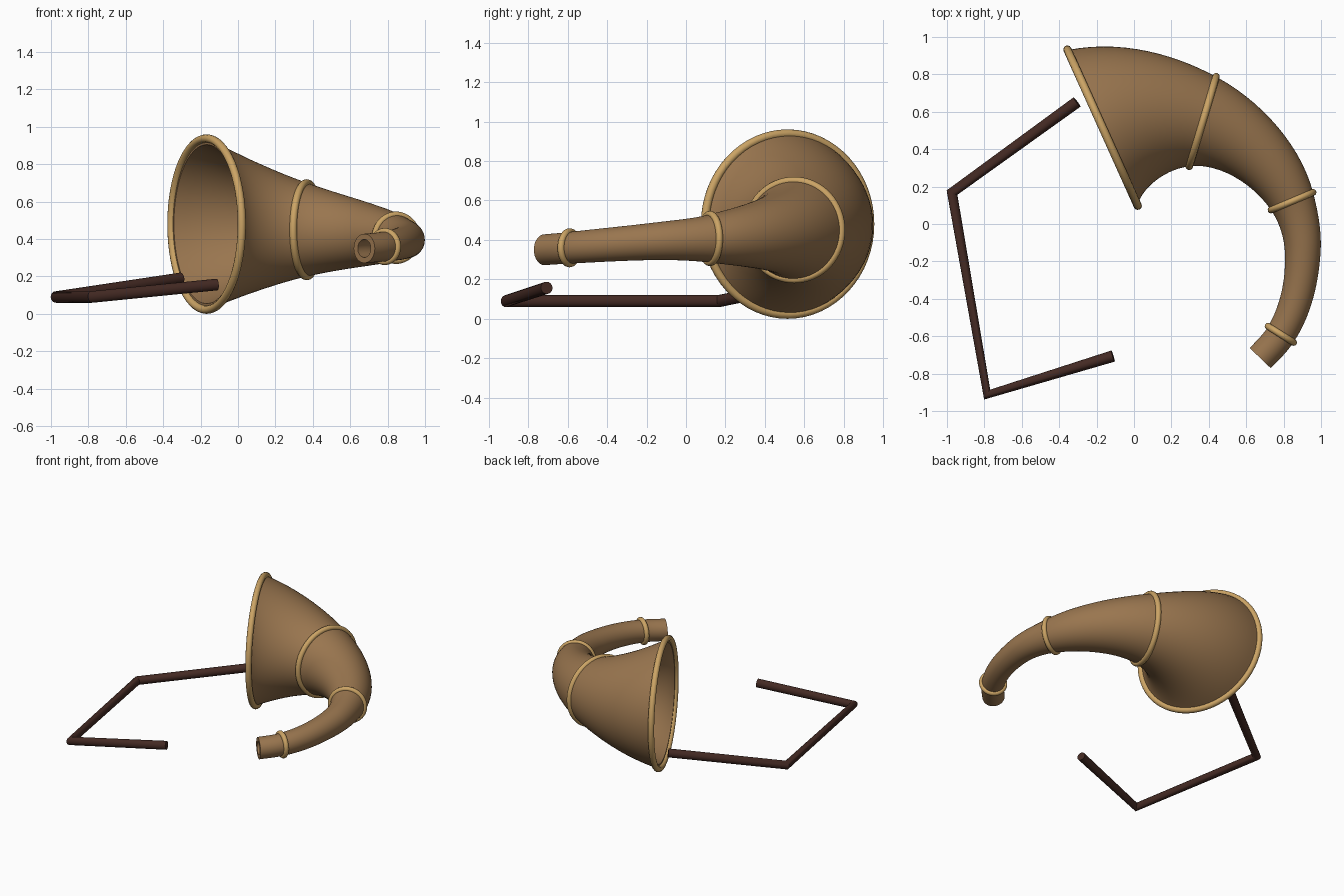
import bpy, bmesh, math
from mathutils import Vector, Matrix

if "Cube" in bpy.data.objects:
    bpy.data.objects.remove(bpy.data.objects["Cube"])


def material(name, color):
    m = bpy.data.materials.new(name)
    m.diffuse_color = (*color, 1)
    m.use_nodes = True
    m.node_tree.nodes["Principled BSDF"].inputs["Base Color"].default_value = m.diffuse_color
    return m


HORN = material("horn brown", (0.32, 0.18, 0.078))
GOLD = material("pale gold", (0.60, 0.37, 0.13))
LEATHER = material("dark leather", (0.058, 0.023, 0.017))


def finish(bm, name, mat, angle=40):
    bmesh.ops.recalc_face_normals(bm, faces=bm.faces)
    me = bpy.data.meshes.new(name)
    bm.to_mesh(me)
    bm.free()
    me.materials.append(mat)
    ob = bpy.data.objects.new(name, me)
    bpy.context.collection.objects.link(ob)
    bpy.ops.object.select_all(action='DESELECT')
    ob.select_set(True)
    bpy.context.view_layer.objects.active = ob
    bpy.ops.object.shade_smooth_by_angle(angle=math.radians(angle))
    return ob


def add_loop(bm, center, side, up, r, n):
    return [bm.verts.new(center + r * (math.cos(a) * side + math.sin(a) * up))
            for a in (2 * math.pi * i / n for i in range(n))]


def bridge(bm, a, b):
    n = len(a)
    for i in range(n):
        bm.faces.new((a[i], a[(i + 1) % n], b[(i + 1) % n], b[i]))


# Horn stations from mouth to mouthpiece: x, y, z, radius, heading x, heading y
STATIONS = [
    (-0.168, 0.515, 0.480, 0.455, 0.91, 0.41),
    (0.367, 0.548, 0.450, 0.250, 0.958, -0.287),
    (0.845, 0.122, 0.407, 0.122, 0.387, -0.922),
    (0.902, -0.140, 0.394, 0.096, 0.0, -1.0),
    (0.785, -0.590, 0.360, 0.080, -0.535, -0.845),
    (0.675, -0.717, 0.350, 0.078, -0.69, -0.72),
]


def horn_sections(steps=14):
    """Smoothly blended (centre, side, radius) along the horn."""
    S = STATIONS
    L = [math.dist(S[i][:2], S[i + 1][:2]) for i in range(len(S) - 1)]

    def slope(i, k):
        lo, hi = max(i - 1, 0), min(i + 1, len(S) - 1)
        return (S[hi][k] - S[lo][k]) / sum(L[lo:hi])

    out = []
    for i, length in enumerate(L):
        a, b = S[i], S[i + 1]
        ta = (a[4], a[5], slope(i, 2), slope(i, 3))
        tb = (b[4], b[5], slope(i + 1, 2), slope(i + 1, 3))
        for j in range(steps + (i == len(L) - 1)):
            t = j / steps
            h = (2*t**3 - 3*t**2 + 1, t**3 - 2*t**2 + t, 3*t**2 - 2*t**3, t**3 - t**2)
            d = (6*t**2 - 6*t, 3*t**2 - 4*t + 1, 6*t - 6*t**2, 3*t**2 - 2*t)
            ev = lambda w, k: w[0]*a[k] + w[2]*b[k] + length*(w[1]*ta[k] + w[3]*tb[k])
            side = Vector((ev(d, 1), -ev(d, 0), 0)).normalized()
            out.append((Vector((ev(h, 0), ev(h, 1), ev(h, 2))), side, ev(h, 3)))
    return out


# Hollow curved horn: outer wall and inner wall joined at both open ends
bm = bmesh.new()
up = Vector((0, 0, 1))
secs = horn_sections()
outer = [add_loop(bm, c, s, up, r, 64) for c, s, r in secs]
inner = [add_loop(bm, c, s, up, r - 0.03, 64) for c, s, r in secs]
for wall in (outer, inner):
    for p, q in zip(wall, wall[1:]):
        bridge(bm, p, q)
bridge(bm, outer[0], inner[0])
bridge(bm, outer[-1], inner[-1])
finish(bm, "horn_body", HORN)


# Gold bands around the horn
def band(name, station, major, minor, n=64, m=12):
    x, y, z, _, dx, dy = STATIONS[station]
    side = Vector((dy, -dx, 0)).normalized()
    axis = Vector((dx, dy, 0)).normalized()
    bm = bmesh.new()
    loops = []
    for i in range(n):
        a = 2 * math.pi * i / n
        radial = math.cos(a) * side + math.sin(a) * up
        loops.append(add_loop(bm, Vector((x, y, z)) + major * radial, radial, axis, minor, m))
    for i in range(n):
        bridge(bm, loops[i], loops[(i + 1) % n])
    finish(bm, name, GOLD, 60)


band("mouth_rim", 0, 0.458, 0.022)
band("wide_band", 1, 0.250, 0.020)
band("middle_band", 2, 0.122, 0.018)
band("mouthpiece_band", 4, 0.081, 0.018)

# Leather carrying strap: round cord with two sharp bends
path = [Vector(p) for p in ((-0.305, 0.652, 0.190), (-0.973, 0.168, 0.090),
                            (-0.785, -0.912, 0.090), (-0.112, -0.706, 0.157))]
bm = bmesh.new()
loops = []
for i, p in enumerate(path):
    t = Vector()
    if i > 0:
        t += (p - path[i - 1]).normalized()
    if i < len(path) - 1:
        t += (path[i + 1] - p).normalized()
    t.normalize()
    side = t.cross(up).normalized()
    loops.append(add_loop(bm, p, side, side.cross(t), 0.031, 16))
for p, q in zip(loops, loops[1:]):
    bridge(bm, p, q)
bm.faces.new(loops[0])
bm.faces.new(loops[-1])
finish(bm, "strap", LEATHER)
